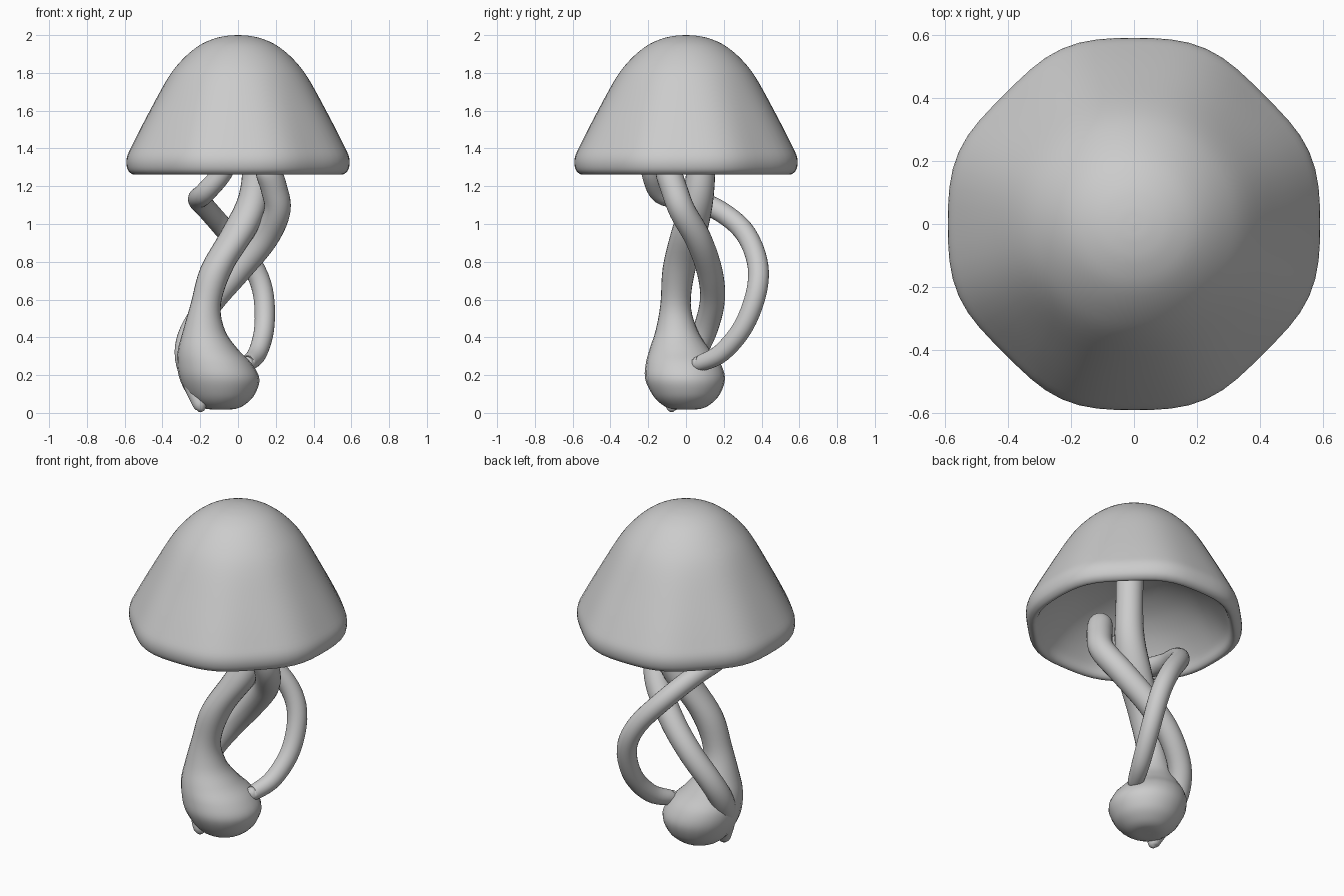
import bpy, bmesh, math
from mathutils import Vector


def spline(points, steps=5):
    """Catmull-Rom resampling of tuples of any length."""
    p = [tuple(2 * a - b for a, b in zip(points[0], points[1]))] + points
    p.append(tuple(2 * a - b for a, b in zip(points[-1], points[-2])))
    out = []
    for i in range(1, len(p) - 2):
        for s in range(steps):
            t = s / steps
            out.append(tuple(0.5 * (2 * b + (c - a) * t + (2 * a - 5 * b + 4 * c - d) * t * t
                                    + (3 * b - a - 3 * c + d) * t ** 3)
                             for a, b, c, d in zip(p[i - 1], p[i], p[i + 1], p[i + 2])))
    return out + [points[-1]]


def skin(name, rings):
    """Join rings of points into a closed smooth surface."""
    bm = bmesh.new()
    rows = [[bm.verts.new(v) for v in ring] for ring in rings]
    n = len(rows[0])
    for a, b in zip(rows, rows[1:]):
        for i in range(n):
            bm.faces.new((a[i], a[(i + 1) % n], b[(i + 1) % n], b[i]))
    bm.faces.new(rows[0])
    bm.faces.new(rows[-1])
    bmesh.ops.recalc_face_normals(bm, faces=bm.faces)
    for f in bm.faces:
        f.smooth = True
    me = bpy.data.meshes.new(name)
    bm.to_mesh(me)
    bm.free()
    ob = bpy.data.objects.new(name, me)
    bpy.context.collection.objects.link(ob)
    return ob


def tube(name, points, sides=24, level=False):
    """Sweep a circle along (x, y, z, radius) points; level keeps the rings horizontal."""
    pts = spline(points)
    side = Vector((1, 0, 0))
    rings = []
    for i, (x, y, z, r) in enumerate(pts):
        d = (Vector(pts[min(i + 1, len(pts) - 1)][:3]) - Vector(pts[max(i - 1, 0)][:3])).normalized()
        if level:
            d = Vector((0, 0, 1))
        side = (side - d * side.dot(d)).normalized()
        up = d.cross(side)
        r = max(r, 0.004)
        rings.append([Vector((x, y, z)) + r * (math.cos(a) * side + math.sin(a) * up)
                      for a in (2 * math.pi * k / sides for k in range(sides))])
    return skin(name, rings)


# Cap: dome with a bowl-shaped hollow below, rim slightly squared off
outer = [(0.004, 2.0), (0.06, 1.996), (0.13, 1.98), (0.21, 1.942), (0.295, 1.87), (0.37, 1.775),
         (0.468, 1.6), (0.557, 1.43), (0.592, 1.35), (0.588, 1.29), (0.56, 1.263)]
inner = [(0.535, 1.273), (0.51, 1.32), (0.45, 1.39), (0.37, 1.46), (0.27, 1.52),
         (0.14, 1.565), (0.004, 1.58)]
rings = []
for r, z in spline(outer + inner, 4):
    ring = []
    for k in range(64):
        a = 2 * math.pi * k / 64
        s = 0.008 * math.cos(4 * a) - 0.013 * math.cos(8 * a)
        w = 1 + s * min(1, max(0, (r - 0.3) / 0.27))
        ring.append((r * w * math.cos(a), r * w * math.sin(a), z))
    rings.append(ring)
skin("cap", rings)

# Main stem with bulbous foot
tube("bulb_stem", [
    (-0.09, 0, 0.018, 0.004), (-0.09, 0, 0.022, 0.08), (-0.09, 0, 0.05, 0.135), (-0.09, 0, 0.1, 0.18),
    (-0.098, -0.005, 0.18, 0.211), (-0.125, -0.015, 0.26, 0.198), (-0.16, -0.035, 0.34, 0.157),
    (-0.18, -0.05, 0.44, 0.11), (-0.17, -0.055, 0.58, 0.08), (-0.11, -0.035, 0.77, 0.088),
    (0.01, 0.02, 0.97, 0.095), (0.085, 0.065, 1.15, 0.082), (0.10, 0.08, 1.35, 0.075),
    (0.09, 0.075, 1.59, 0.075)], level=True)

# Thick side tentacle that wraps round the back of the stem
tube("thick_tentacle", [
    (0.145, -0.11, 1.32, 0.004), (0.148, -0.108, 1.312, 0.045), (0.16, -0.095, 1.28, 0.068),
    (0.19, -0.065, 1.19, 0.07), (0.208, -0.02, 1.07, 0.07), (0.14, 0.065, 0.92, 0.07),
    (0.0, 0.125, 0.75, 0.068), (-0.13, 0.14, 0.6, 0.066), (-0.235, 0.105, 0.45, 0.065),
    (-0.272, 0.045, 0.32, 0.064), (-0.25, -0.02, 0.19, 0.055), (-0.21, -0.065, 0.07, 0.042),
    (-0.2, -0.075, 0.025, 0.03), (-0.2, -0.076, 0.005, 0.008)])

# Thin tentacle looping out behind
tube("thin_tentacle", [
    (-0.05, -0.19, 1.34, 0.004), (-0.055, -0.19, 1.33, 0.045), (-0.09, -0.18, 1.26, 0.053),
    (-0.18, -0.13, 1.16, 0.055), (-0.21, 0.0, 1.13, 0.055), (-0.17, 0.15, 1.085, 0.055),
    (-0.07, 0.3, 0.97, 0.055), (0.06, 0.375, 0.81, 0.055), (0.13, 0.375, 0.65, 0.055),
    (0.14, 0.305, 0.46, 0.053), (0.105, 0.19, 0.32, 0.05), (0.055, 0.08, 0.265, 0.043),
    (0.045, 0.045, 0.27, 0.03), (0.042, 0.03, 0.275, 0.006)])
